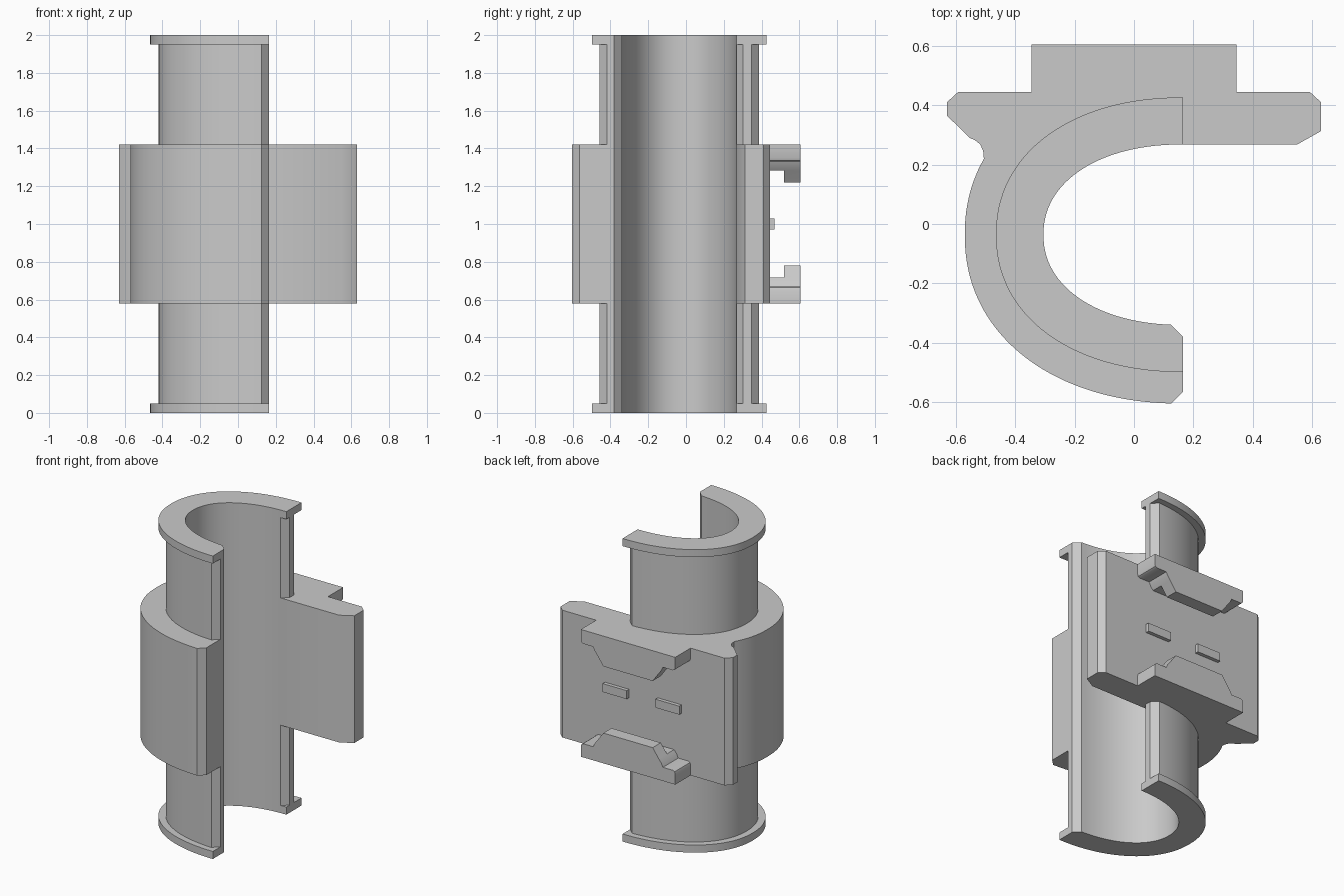
import bpy, bmesh, math

if "Cube" in bpy.data.objects:
    bpy.data.objects.remove(bpy.data.objects["Cube"])

grey = bpy.data.materials.new("plain grey")
grey.diffuse_color = (0.59, 0.59, 0.59, 1)
grey.use_nodes = True
grey.node_tree.nodes["Principled BSDF"].inputs["Base Color"].default_value = grey.diffuse_color

CX, CY = 0.165, -0.036   # centre of the half-oval clip
END, CH = 0.165, 0.04    # open end of the clip and its chamfer
POW = 2.15               # slightly squarish oval
SEG = 56


def arc(rx, ry, a0, a1, n=SEG):
    """Points on the oval, angles in degrees."""
    pts = []
    for i in range(n + 1):
        a = math.radians(a0 + (a1 - a0) * i / n)
        c, s = math.cos(a), math.sin(a)
        pts.append((CX + rx * math.copysign(abs(c) ** (2 / POW), c),
                    CY + ry * math.copysign(abs(s) ** (2 / POW), s)))
    return pts


def trim(rx):
    """Angle taken off the arc to leave room for the chamfer."""
    return math.degrees(math.asin((CH / rx) ** (POW / 2)))


def prism(name, pts, lo, hi, axis="z"):
    """Extrude a closed outline along z (xy outline) or y (xz outline)."""
    bm = bmesh.new()

    def place(p, h):
        return (p[0], p[1], h) if axis == "z" else (p[0], h, p[1])
    a = [bm.verts.new(place(p, lo)) for p in pts]
    b = [bm.verts.new(place(p, hi)) for p in pts]
    n = len(pts)
    for i in range(n):
        j = (i + 1) % n
        bm.faces.new((a[i], a[j], b[j], b[i]))
    bm.faces.new(a)
    bm.faces.new(b)
    bmesh.ops.recalc_face_normals(bm, faces=bm.faces)
    me = bpy.data.meshes.new(name)
    bm.to_mesh(me)
    bm.free()
    ob = bpy.data.objects.new(name, me)
    bpy.context.collection.objects.link(ob)
    me.materials.append(grey)
    return ob


def merge(body, part):
    """Fuse a part into the body so no inner walls remain."""
    mod = body.modifiers.new("union", "BOOLEAN")
    mod.operation, mod.solver, mod.object = "UNION", "EXACT", part
    bpy.context.view_layer.objects.active = body
    bpy.ops.object.modifier_apply(modifier=mod.name)
    bpy.data.objects.remove(part)


# Bore shared by every section
RX, RY = 0.47, 0.304
bore = arc(RX, RY, 270 - trim(RX), 90 + trim(RX))
low_end = [(END, CY - RY - CH)]

# Thick middle band joined to the flat back plate
OX, OY = 0.735, 0.569
plate = [(0.55, 0.268), (0.63, 0.313), (0.63, 0.41), (0.592, 0.445),
         (-0.592, 0.445), (-0.63, 0.41), (-0.63, 0.365), (-0.553, 0.29),
         (-0.535, 0.282), (-0.518, 0.268), (-0.508, 0.246)]
band = (bore + plate + arc(OX, OY, 155, 270 - trim(OX))
        + [(END, CY - OY + CH)] + low_end)
body = prism("cable_clip_body", band, 0.58, 1.42)
parts = []

# Tube sections with chamfered corners
TX, TY = 0.585, 0.422
tube = (bore + [(END, CY + RY + CH - 0.005), (END, CY + TY - CH)]
        + arc(TX, TY, 90 + trim(TX), 270 - trim(TX))
        + [(END, CY - TY + CH)] + low_end)
parts.append(prism("lower_tube", tube, 0.05, 0.58))
parts.append(prism("upper_tube", tube, 1.42, 1.95))

# Thin end flanges: square corners except the inner front one
flange = bore + [(END, CY + RY)] + arc(0.63, 0.4625, 90, 270) + low_end
parts.append(prism("bottom_flange", flange, 0, 0.05))
parts.append(prism("top_flange", flange, 1.95, 2))

# Hooks on the back plate: half outline (x, distance from plate edge)
root = [(0.345, 0), (0.345, 0.07), (0.34, 0.083), (0.328, 0.09), (0.255, 0.09),
        (0.243, 0.115), (0.225, 0.138)]
lip = root + [(0.18, 0.2)]
for name, edge, s in (("top", 1.42, -1), ("bottom", 0.58, 1)):
    for part, half, y0, y1 in (("hook_root", root, 0.445, 0.52),
                               ("hook_lip", lip, 0.52, 0.605)):
        full = half + [(-x, d) for x, d in reversed(half)]
        parts.append(prism(f"{name}_{part}",
                           [(x, edge + s * d) for x, d in full], y0, y1, "y"))

# Two small locating ribs between the hooks
for name, s in (("left", -1), ("right", 1)):
    parts.append(prism(f"{name}_rib", [(s * 0.105, 0.972), (s * 0.28, 0.972),
                                       (s * 0.28, 1.028), (s * 0.105, 1.028)],
                       0.44, 0.469, "y"))

# Fuse everything into one solid moulding
for p in parts:
    merge(body, p)
body.select_set(True)
bpy.context.view_layer.objects.active = body
bpy.ops.object.shade_smooth_by_angle(angle=math.radians(32))
